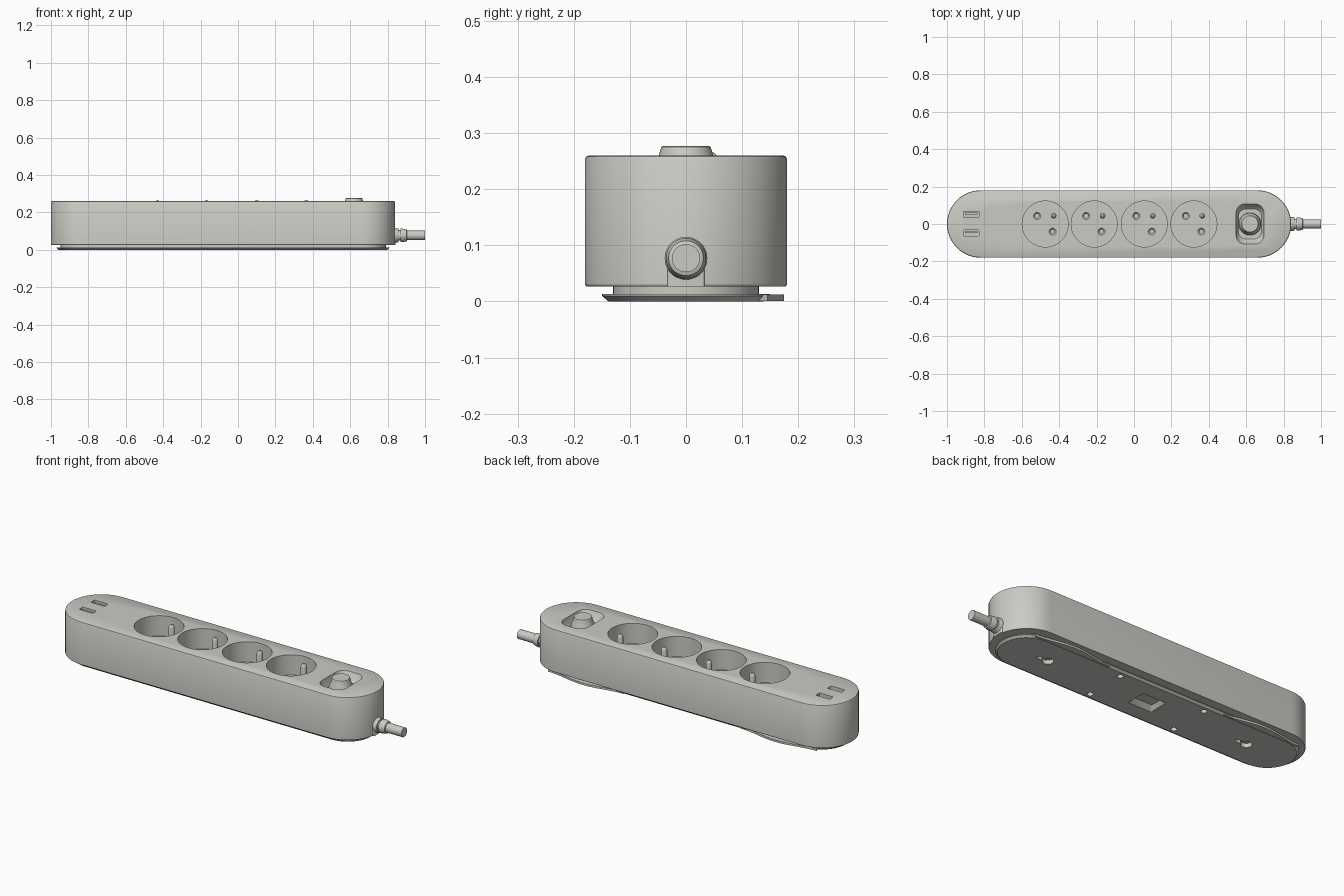
import bpy
import bmesh
import math

cube = bpy.data.objects.get("Cube")
if cube:
    bpy.data.objects.remove(cube, do_unlink=True)

grey = bpy.data.materials.new("warm_grey_plastic")
grey.use_nodes = True
COLOUR = (0.60, 0.60, 0.56, 1.0)
grey.diffuse_color = COLOUR
grey.node_tree.nodes["Principled BSDF"].inputs["Base Color"].default_value = COLOUR


# Outline and loft helpers
def rounded(cx, cy, hx, hy, r, z, steps=12):
    """Rounded rectangle outline at height z."""
    points = []
    for quarter, (sx, sy) in enumerate([(1, 1), (-1, 1), (-1, -1), (1, -1)]):
        for i in range(steps + 1):
            a = math.pi / 2 * (quarter + i / steps)
            points.append((cx + sx * (hx - r) + r * math.cos(a),
                           cy + sy * (hy - r) + r * math.sin(a), z))
    return points


def loft(bm, rings):
    """Closed solid through outlines that have equal point counts."""
    rows = [[bm.verts.new(p) for p in ring] for ring in rings]
    n = len(rows[0])
    for low, high in zip(rows, rows[1:]):
        for i in range(n):
            j = (i + 1) % n
            bm.faces.new((low[i], low[j], high[j], high[i]))
    bm.faces.new(rows[0][::-1])
    bm.faces.new(rows[-1])


def lathe(bm, cx, cy, profile):
    loft(bm, [[(cx + r * math.cos(math.tau * i / 40),
                cy + r * math.sin(math.tau * i / 40), z) for i in range(40)]
              for r, z in profile])


def box(bm, cx, cy, hx, hy, z0, z1, r=0.004):
    loft(bm, [rounded(cx, cy, hx, hy, r, z, 3) for z in (z0, z1)])


def finish(name, bm, smooth=True):
    bmesh.ops.remove_doubles(bm, verts=bm.verts, dist=1e-5)
    bmesh.ops.recalc_face_normals(bm, faces=bm.faces)
    mesh = bpy.data.meshes.new(name)
    bm.to_mesh(mesh)
    bm.free()
    mesh.materials.append(grey)
    obj = bpy.data.objects.new(name, mesh)
    bpy.context.collection.objects.link(obj)
    if smooth:
        shade(obj)
    return obj


def shade(obj):
    bpy.ops.object.select_all(action='DESELECT')
    obj.select_set(True)
    bpy.context.view_layer.objects.active = obj
    bpy.ops.object.shade_smooth_by_angle(angle=math.radians(32))


def cut(obj, bm):
    cutter = finish("cutter", bm, False)
    cutter.hide_render = True
    mod = obj.modifiers.new("cut", 'BOOLEAN')
    mod.operation = 'DIFFERENCE'
    mod.solver = 'EXACT'
    mod.object = cutter
    bpy.context.view_layer.objects.active = obj
    bpy.ops.object.modifier_apply(modifier=mod.name)
    bpy.data.objects.remove(cutter, do_unlink=True)


MID = -0.08
TOP = 0.26
FLOOR = 0.15
SOCKETS = [-0.475, -0.213, 0.055, 0.32]
USB = [(-0.87, 0.052), (-0.87, -0.048)]
SWITCH = 0.62


def stadium(inset, z):
    return rounded(MID, 0, 0.92 - inset, 0.18 - inset, 0.18 - inset, z)


# Housing with softened top rim
bm = bmesh.new()
loft(bm, [stadium(0.002, 0.027), stadium(0, 0.03), stadium(0, TOP - 0.006),
          stadium(0.002, TOP - 0.002), stadium(0.006, TOP)])
housing = finish("housing", bm, False)

# Socket wells, charging ports and switch dish
bm = bmesh.new()
for x in SOCKETS:
    lathe(bm, x, 0, [(0.123, FLOOR), (0.123, TOP + 0.02)])
for x, y in USB:
    box(bm, x, y, 0.041, 0.016, 0.19, TOP + 0.02)
loft(bm, [rounded(SWITCH, 0, hx, hy, r, z) for hx, hy, r, z in
          [(0.062, 0.08, 0.04, 0.215), (0.068, 0.092, 0.045, 0.225),
           (0.075, 0.108, 0.05, TOP), (0.075, 0.108, 0.05, TOP + 0.02)]])
cut(housing, bm)

# Contact holes in the well floors
bm = bmesh.new()
for x in SOCKETS:
    for dx, dy in [(-0.043, 0.043), (0.04, -0.041)]:
        lathe(bm, x + dx, dy, [(0.011, FLOOR - 0.06), (0.011, FLOOR - 0.008),
                               (0.02, FLOOR + 0.001), (0.02, FLOOR + 0.02)])
cut(housing, bm)
shade(housing)

# Earth pins with rounded tips
for n, x in enumerate(SOCKETS):
    bm = bmesh.new()
    lathe(bm, x + 0.045, 0.044, [(0.015, FLOOR - 0.01), (0.015, 0.25),
                                 (0.012, 0.259), (0.006, 0.265)])
    finish(f"earth_pin_{n + 1}", bm)

# Contact tongues inside the charging ports
for n, (x, y) in enumerate(USB):
    bm = bmesh.new()
    box(bm, x, y + 0.004, 0.034, 0.005, 0.185, 0.25, 0.001)
    finish(f"port_tongue_{n + 1}", bm)

# Push button with conical skirt
bm = bmesh.new()
lathe(bm, SWITCH, 0, [(0.06, 0.21), (0.058, 0.235), (0.05, 0.25),
                      (0.048, 0.262), (0.044, 0.275), (0.041, 0.277)])
finish("power_button", bm)

# Bottom mounting plate, stepped in under the housing
bm = bmesh.new()
loft(bm, [stadium(inset, z) for inset, z in
          [(0.042, 0), (0.03, 0.01), (0.03, 0.013), (0.05, 0.013), (0.05, 0.029)]])
plate = finish("mounting_plate", bm, False)

# Keyholes, screw holes and central latch recess
bm = bmesh.new()
for side in (-1, 1):
    lathe(bm, MID + side * 0.61, 0, [(0.028, -0.01), (0.028, 0.022)])
    for y in (-0.11, 0.11):
        lathe(bm, MID + side * 0.257, y, [(0.015, -0.01), (0.015, 0.02)])
loft(bm, [rounded(MID, 0, hx, hy, 0.004, z, 3) for hx, hy, z in
          [(0.07, 0.055, -0.01), (0.07, 0.055, 0), (0.055, 0.03, 0.022)]])
cut(plate, bm)
bm = bmesh.new()
for side in (-1, 1):
    box(bm, MID + side * 0.61 + 0.035, 0, 0.03, 0.011, -0.01, 0.018, 0.01)
cut(plate, bm)
shade(plate)

# Curved finger tabs along the rear edge of the plate
for name, x in [("left_rear_tab", 0.50), ("right_rear_tab", -0.66)]:
    bm = bmesh.new()
    rings = []
    for z in (0.001, 0.012):
        arc = []
        for i in range(25):
            t = i / 12 - 1
            arc.append((x + 0.23 * t, 0.145 + 0.015 * (1 + math.cos(math.pi * t)), z))
        rings.append(arc + [(x + 0.2, 0.12, z), (x - 0.2, 0.12, z)])
    loft(bm, rings)
    finish(name, bm)

# Cable and strain relief, turned along x
bm = bmesh.new()
lathe(bm, 0, 0, [(0.038, 0.82), (0.038, 0.853), (0.035, 0.858), (0.028, 0.859),
                 (0.028, 0.868), (0.036, 0.869), (0.036, 0.88), (0.031, 0.902),
                 (0.025, 0.904), (0.025, 1.0)])
for v in bm.verts:
    x, y, z = v.co
    v.co = (z, y, 0.077 + x)
finish("power_cable", bm)

# Support below the cable outlet
bm = bmesh.new()
box(bm, 0.815, 0, 0.028, 0.033, 0.027, 0.077)
finish("cable_support", bm)
